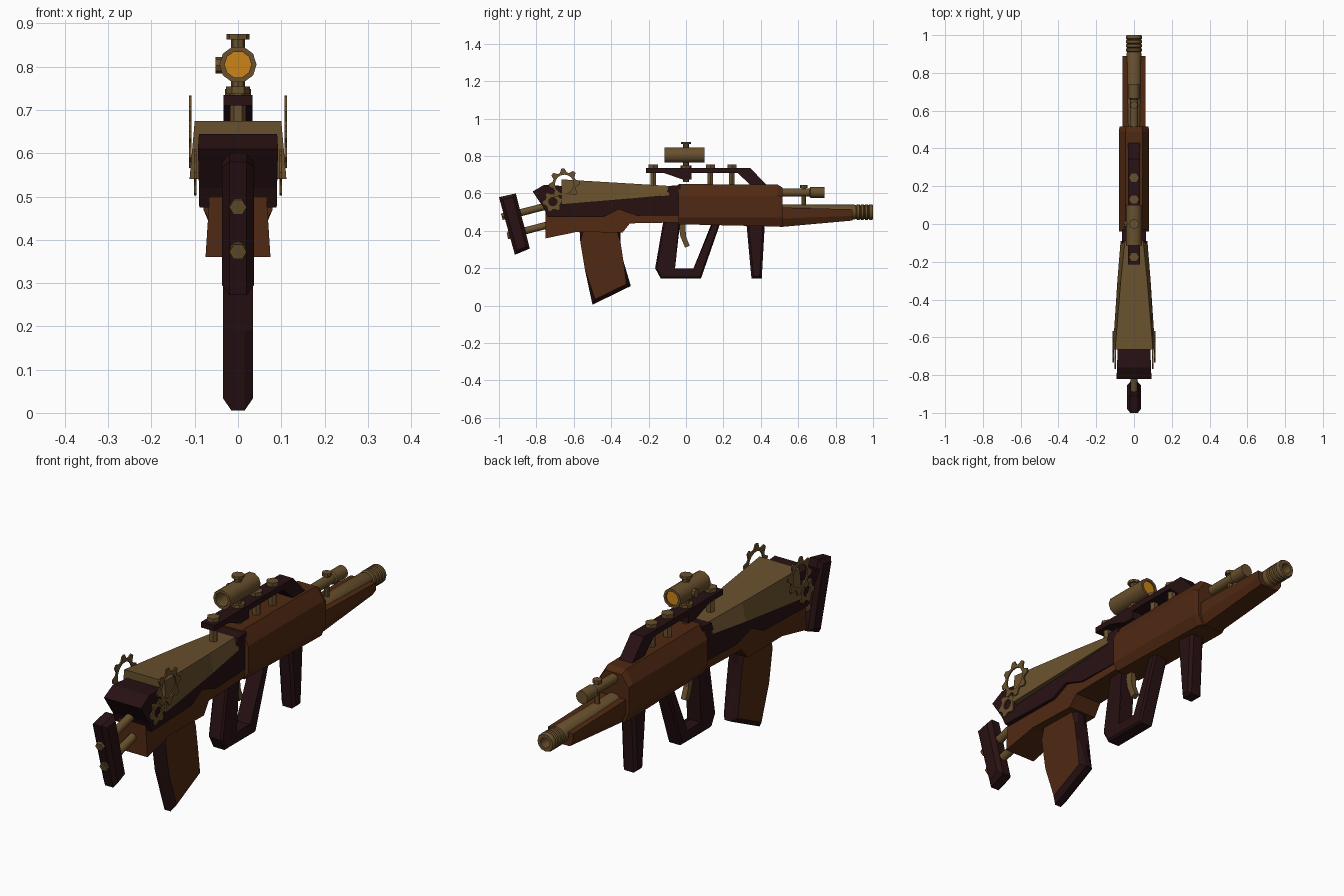
import bpy, bmesh, math
from mathutils import Vector

old = bpy.data.objects.get("Cube")
if old:
    bpy.data.objects.remove(old, do_unlink=True)


def material(name, rgb):
    m = bpy.data.materials.new(name)
    m.use_nodes = True
    m.diffuse_color = (*rgb, 1)
    m.node_tree.nodes["Principled BSDF"].inputs["Base Color"].default_value = (*rgb, 1)
    return m


DARK = material("dark_maroon", (0.021, 0.0055, 0.0065))
BROWN = material("red_brown", (0.08, 0.022, 0.006))
BRASS = material("aged_brass", (0.14, 0.08, 0.026))
AMBER = material("amber_glass", (0.6, 0.23, 0.01))


def finish(name, bm, *mats, smooth=False):
    bmesh.ops.remove_doubles(bm, verts=bm.verts, dist=1e-5)
    bmesh.ops.recalc_face_normals(bm, faces=bm.faces)
    me = bpy.data.meshes.new(name)
    bm.to_mesh(me)
    bm.free()
    ob = bpy.data.objects.new(name, me)
    bpy.context.collection.objects.link(ob)
    for m in mats:
        me.materials.append(m)
    if smooth:
        bpy.ops.object.select_all(action='DESELECT')
        ob.select_set(True)
        bpy.context.view_layer.objects.active = ob
        bpy.ops.object.shade_smooth_by_angle(angle=math.radians(38))
    return ob


def slab(name, outline, width, mat, bevel=0, side_mat=None):
    """Side outline in (y, z) spread to both sides; width may depend on y and z."""
    w = width if callable(width) else lambda y, z: width
    bm = bmesh.new()
    left = [bm.verts.new((w(y, z), y, z)) for y, z in outline]
    right = [bm.verts.new((-w(y, z), y, z)) for y, z in outline]
    caps = [bm.faces.new(left), bm.faces.new(right[::-1])]
    n = len(outline)
    for i in range(n):
        j = (i + 1) % n
        bm.faces.new((left[i], right[i], right[j], left[j]))
    if bevel:
        edges = list({e for f in caps for e in f.edges})
        bmesh.ops.bevel(bm, geom=edges, offset=bevel, segments=1, affect='EDGES')
    bm.normal_update()
    if side_mat:
        for f in bm.faces:
            f.material_index = int(abs(f.normal.x) > 0.95)
        return finish(name, bm, mat, side_mat)
    return finish(name, bm, mat)


def loft(name, sections, mat):
    """Mirrored half sections (x, z), each at its own y."""
    bm = bmesh.new()
    rings = []
    for y, half in sections:
        pts = half + [(-x, z) for x, z in reversed(half)]
        rings.append([bm.verts.new((x, y, z)) for x, z in pts])
    n = len(rings[0])
    for a, b in zip(rings, rings[1:]):
        for i in range(n):
            j = (i + 1) % n
            bm.faces.new((a[i], a[j], b[j], b[i]))
    bm.faces.new(rings[0])
    bm.faces.new(rings[-1][::-1])
    return finish(name, bm, mat)


def lathe(name, origin, axis, profile, mat, sides=12):
    """Turn a (distance, radius) profile about an axis."""
    axis = Vector(axis).normalized()
    turn = axis.to_track_quat('Z', 'Y')
    bm = bmesh.new()
    rings = []
    for t, r in profile:
        rings.append([bm.verts.new(Vector(origin) + turn @ Vector(
            (r * math.cos(k * math.tau / sides), r * math.sin(k * math.tau / sides), t)))
            for k in range(sides)])
    for a, b in zip(rings, rings[1:]):
        for k in range(sides):
            j = (k + 1) % sides
            bm.faces.new((a[k], a[j], b[j], b[k]))
    return finish(name, bm, mat, smooth=sides > 8)


def rod(name, origin, axis, length, r, mat, sides=12):
    return lathe(name, origin, axis, [(0, 0), (0, r), (length, r), (length, 0)], mat, sides)


def gear(name, x, y, z, r, hole, teeth):
    """Thin toothed ring facing sideways."""
    bm = bmesh.new()
    n = teeth * 4
    rows = []
    for k in range(n):
        a = k * math.tau / n
        out = r if k % 4 < 2 else r * 0.76
        rows.append([bm.verts.new((x + dx, y + q * math.cos(a), z + q * math.sin(a)))
                     for q, dx in ((hole, -.003), (out, -.003), (out, .003), (hole, .003))])
    for k in range(n):
        a, b = rows[k], rows[(k + 1) % n]
        for i in range(4):
            j = (i + 1) % 4
            bm.faces.new((a[i], a[j], b[j], b[i]))
    return finish(name, bm, BRASS)


# Rear body, lower housing and cover plate
slab("rear_body", [(-.82, .61), (-.76, .645), (-.66, .64), (-.11, .59), (-.09, .64), (-.03, .645),
                   (-.03, .48), (-.26, .48), (-.36, .515), (-.44, .475), (-.74, .475), (-.76, .52)],
     lambda y, z: 0.061 - 0.0385 * y, DARK)
slab("lower_housing", [(-.75, .52), (-.75, .36), (-.58, .395), (-.34, .39), (-.3, .44),
                       (-.03, .445), (-.03, .5), (-.26, .5), (-.36, .53)],
     lambda y, z: 0.091 - 0.01 * y - 0.065 * z, BROWN)
loft("top_cover", [(-.665, [(.1, .675), (.112, .54)]), (-.3, [(.07, .653), (.088, .57)]),
                   (-.09, [(.048, .64), (.071, .59)])], BRASS)

# Main handguard and tapered fore-end
guard = [(.045, .65), (.08, .59), (.08, .47), (.06, .435)]
loft("handguard", [(-.04, guard), (.49, [(.045, .647), (.08, .59), (.08, .47), (.06, .423)]),
                   (.515, [(.04, .632), (.077, .58), (.077, .47), (.055, .42)])], BROWN)
loft("fore_end", [(.5, [(.062, .525), (.062, .465), (.045, .42)]),
                  (.89, [(.062, .515), (.062, .48), (.045, .455)])], BROWN)

# Barrel with threaded, bored muzzle
thread = []
for k in range(4):
    thread += [(.41 + k * .022, .036), (.415 + k * .022, .042), (.427 + k * .022, .042)]
lathe("barrel", (0, .5, .5), (0, 1, 0),
      [(0, 0), (0, .04), (.4, .04)] + thread + [(.5, .038), (.5, .023), (.42, .02), (.42, 0)], BRASS)
lathe("gas_tube", (0, .5, .605), (0, 1, 0),
      [(0, 0), (0, .022), (.16, .022), (.165, .029), (.24, .029), (.24, 0)], BRASS)
lathe("gas_tube_pin", (0, .63, .53), (0, 0, 1),
      [(0, .012), (.1, .012), (.1, .02), (.115, .02), (.115, 0)], BRASS, 8)

# Magazine with dark edges
slab("magazine", [(-.57, .42), (-.565, .34), (-.54, .19), (-.5, .005), (-.295, .105),
                  (-.335, .24), (-.35, .34), (-.35, .42)], 0.035, DARK, 0.02, BROWN)

# Grip loop, forward grip and trigger
slab("rear_grip", [(-.12, .46), (-.165, .2), (-.135, .145), (.08, .145), (.19, .46), (.145, .46),
                   (.045, .19), (-.068, .19), (-.03, .46)], 0.035, DARK, 0.008)
slab("front_grip", [(.322, .45), (.422, .45), (.405, .145), (.35, .145)], 0.035, DARK, 0.012)
slab("trigger", [(-.045, .46), (-.03, .37), (-.005, .31), (.02, .32), (.0, .37), (-.005, .46)],
     0.012, BRASS)

# Shoulder plate and its rods
slab("shoulder_plate", [(-1, .58), (-.91, .6), (-.835, .305), (-.915, .272)], 0.037, DARK, 0.017)
for label, z in (("upper", .475), ("lower", .372)):
    direction = (0, .97, .25)
    rod(label + "_stock_rod", (0, -.95, z + .005), direction, .27, .019, BRASS)
    rod(label + "_stock_nut", (0, -.985 + (.475 - z) * .29, z), direction, .05, .02, BRASS, 6)

# Sight rail with its posts
slab("sight_rail", [(-.215, .735), (.345, .735), (.435, .64), (.35, .64), (.275, .71), (.03, .71),
                    (.03, .675), (-.02, .675), (-.12, .71), (-.215, .71)], 0.033, DARK)
for i, y in enumerate((-.175, .13, .245)):
    lathe("rail_post_%d" % (i + 1), (0, y, .63), (0, 0, 1),
          [(0, .018), (.107, .018), (.107, .028), (.124, .028), (.124, 0)], BRASS, 6)

# Scope: open tube, lens, mount and knobs
lathe("scope_tube", (0, -.115, .805), (0, 1, 0),
      [(0, .031), (0, .043), (.215, .043), (.215, .031), (0, .031)], BRASS, 10)
rod("scope_lens", (0, .088, .805), (0, 1, 0), .006, .032, AMBER, 10)
lathe("scope_mount", (0, 0, .66), (0, 0, 1),
      [(0, .016), (.075, .016), (.075, .03), (.088, .03), (.088, .016), (.11, .016)], BRASS, 8)
lathe("scope_top_knob", (0, 0, .84), (0, 0, 1),
      [(0, .016), (.023, .016), (.023, .027), (.035, .027), (.035, 0)], BRASS, 8)
rod("scope_side_knob", (-.036, 0, .803), (-1, 0, 0), .016, .019, BRASS, 8)

# Decorative gears on both sides
for side, s in (("left", 1), ("right", -1)):
    gear(side + "_large_gear", s * .11, -.65, .65, .084, .05, 8)
    gear(side + "_small_gear", s * .099, -.712, .556, .056, .022, 6)
